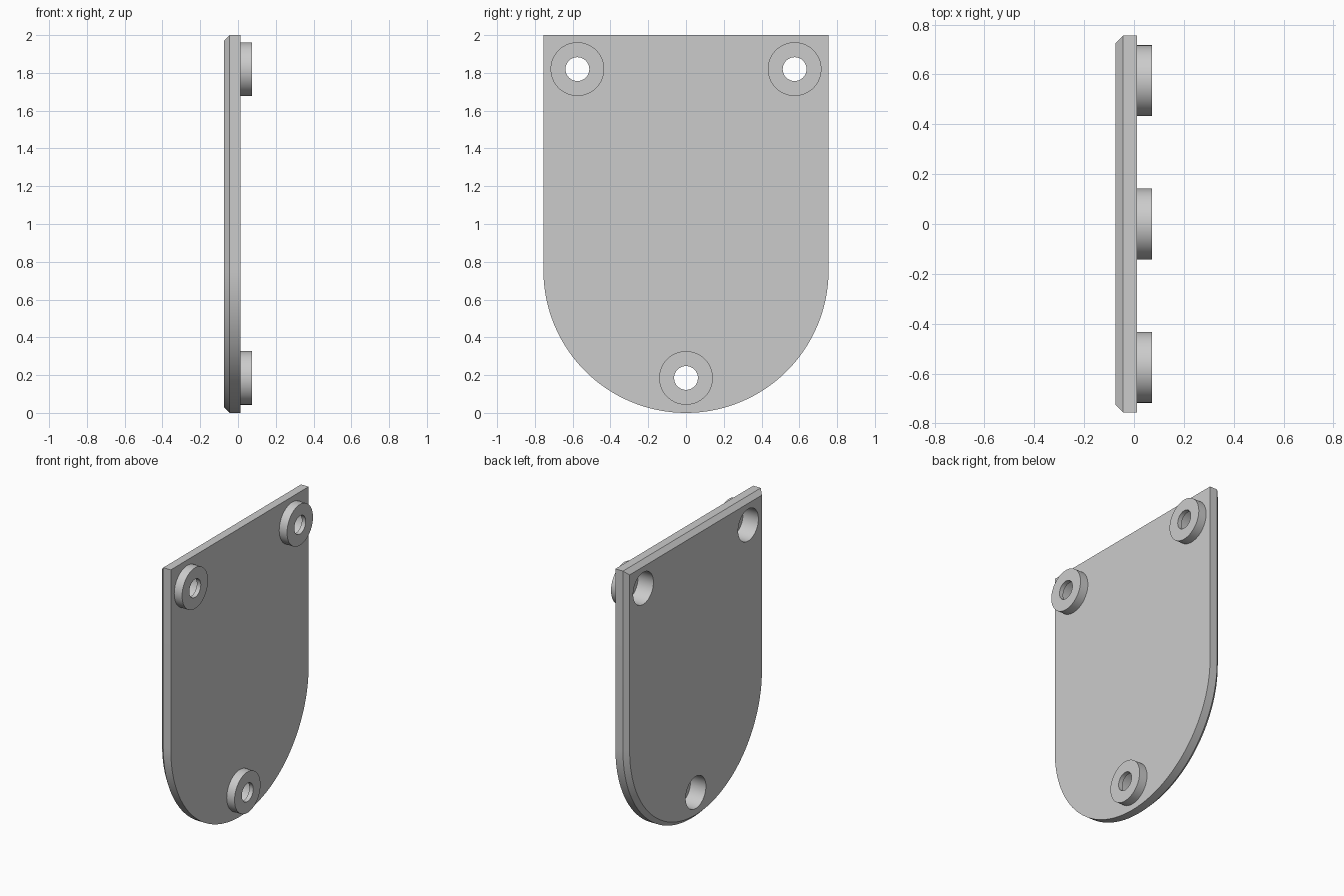
import bpy
import bmesh
from math import pi, sin, cos
from mathutils import Matrix, Vector

cube = bpy.data.objects.get("Cube")
if cube:
    bpy.data.objects.remove(cube, do_unlink=True)

# Plate and boss dimensions, the plate facing along x
RADIUS, TOP, CHAMFER = 0.755, 2.0, 0.03
BACK, FRONT, BOSS_END, FLOOR = -0.075, 0.013, 0.073, 0.043
BOSS_R, BORE_R, HOLE_R = 0.142, 0.111, 0.063
MOUNTS = {"left_rear": (0.575, 1.82), "left_front": (-0.575, 1.82), "bottom": (0, 0.185)}

grey = bpy.data.materials.new("light grey")
grey.use_nodes = True
colour = (0.6, 0.6, 0.6, 1)
grey.diffuse_color = colour
grey.node_tree.nodes["Principled BSDF"].inputs["Base Color"].default_value = colour


def make_object(name, bm):
    bmesh.ops.recalc_face_normals(bm, faces=bm.faces)
    mesh = bpy.data.meshes.new(name)
    bm.to_mesh(mesh)
    bm.free()
    mesh.materials.append(grey)
    obj = bpy.data.objects.new(name, mesh)
    bpy.context.collection.objects.link(obj)
    return obj


def smooth(obj):
    bpy.ops.object.select_all(action="DESELECT")
    obj.select_set(True)
    bpy.context.view_layer.objects.active = obj
    bpy.ops.object.shade_smooth_by_angle(angle=pi / 6)


def outline(bm, x, inset, steps=64):
    """Ring of vertices: square top, half-round bottom."""
    r = RADIUS - inset
    points = [(r, TOP - inset), (-r, TOP - inset)]
    points += [(-r * cos(pi * i / steps), RADIUS - r * sin(pi * i / steps))
               for i in range(steps + 1)]
    return [bm.verts.new((x, y, z)) for y, z in points]


def bridge(bm, a, b):
    for i in range(len(a)):
        j = (i + 1) % len(a)
        bm.faces.new((a[i], a[j], b[j], b[i]))


# Plate with a chamfered rim on one side
bm = bmesh.new()
rings = [outline(bm, BACK, CHAMFER), outline(bm, BACK + CHAMFER, 0), outline(bm, FRONT, 0)]
bridge(bm, rings[0], rings[1])
bridge(bm, rings[1], rings[2])
bm.faces.new(rings[0])
bm.faces.new(rings[2])
plate = make_object("plate", bm)

# Bores cut through the plate
bm = bmesh.new()
for y, z in MOUNTS.values():
    bmesh.ops.create_cone(bm, cap_ends=True, segments=64, radius1=BORE_R, radius2=BORE_R,
                          depth=1, matrix=Matrix.Translation((0, y, z)) @ Matrix.Rotation(pi / 2, 4, "Y"))
cutter = make_object("bore_cutter", bm)
cutter.hide_render = True
cut = plate.modifiers.new("bores", "BOOLEAN")
cut.operation, cut.solver, cut.object = "DIFFERENCE", "EXACT", cutter
bpy.context.view_layer.objects.active = plate
bpy.ops.object.modifier_apply(modifier=cut.name)
bpy.data.objects.remove(cutter, do_unlink=True)
smooth(plate)

# Hollow bosses with a floor and a smaller through hole
profile = [(FRONT, BORE_R), (FLOOR, BORE_R), (FLOOR, HOLE_R),
           (BOSS_END, HOLE_R), (BOSS_END, BOSS_R), (FRONT, BOSS_R)]
for name, (y, z) in MOUNTS.items():
    bm = bmesh.new()
    verts = [bm.verts.new((x, y, z + r)) for x, r in profile]
    edges = [bm.edges.new(pair) for pair in zip(verts, verts[1:])]
    bmesh.ops.spin(bm, geom=verts + edges, cent=Vector((0, y, z)), axis=(1, 0, 0),
                   angle=2 * pi, steps=64)
    bmesh.ops.remove_doubles(bm, verts=bm.verts, dist=0.0001)
    boss = make_object(name + "_boss", bm)
    # An open profile needs its outward side checked on the end face
    end = [p for p in boss.data.polygons if p.center.x > BOSS_END - 0.001]
    if end[0].normal.x < 0:
        boss.data.flip_normals()
    smooth(boss)
